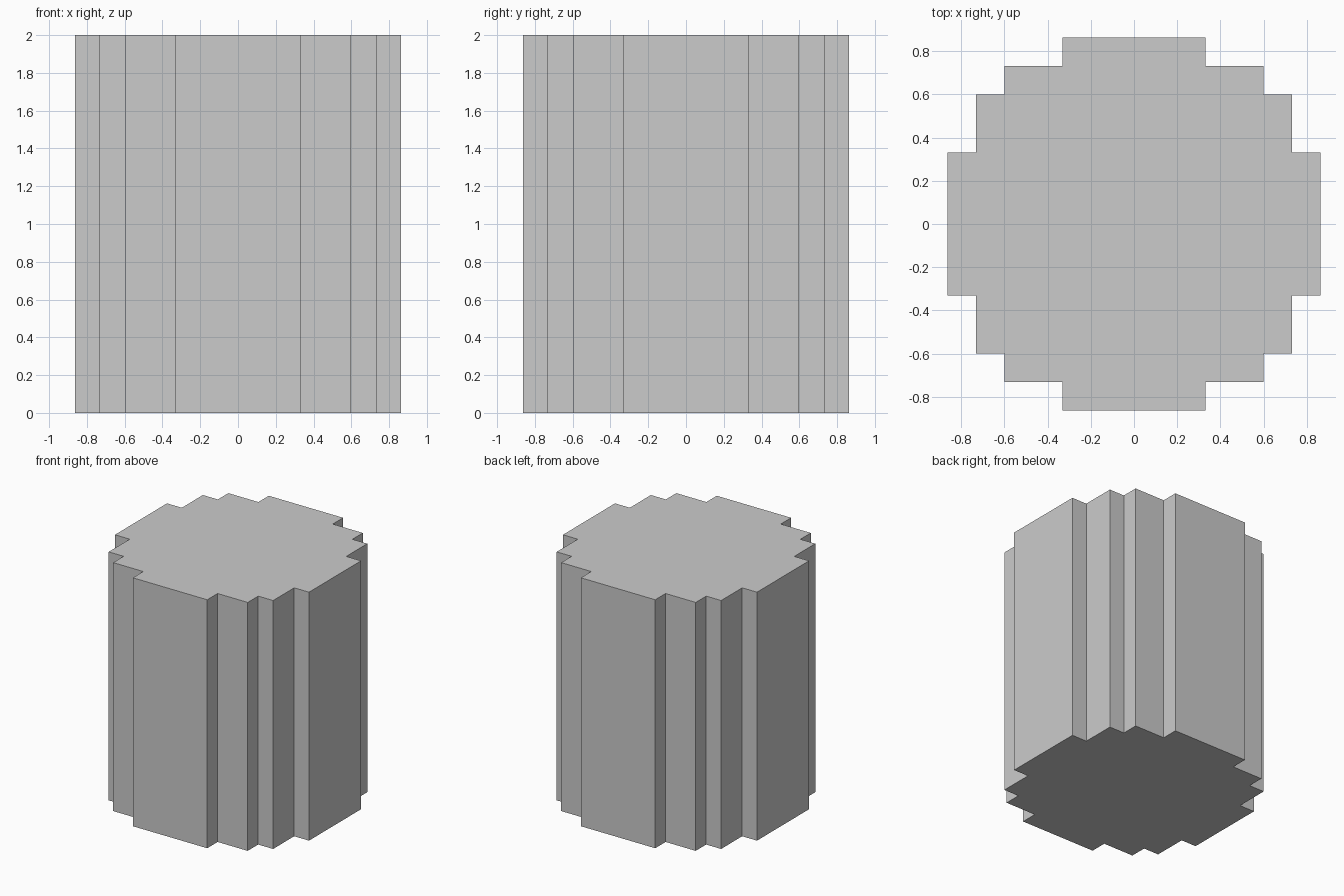
import bpy, bmesh

if "Cube" in bpy.data.objects:
    bpy.data.objects.remove(bpy.data.objects["Cube"])

HEIGHT = 2.0
A, B, C, D = 0.331, 0.599, 0.732, 0.864

# Stepped outline of one quarter, then turned four times
quarter = [(D, -A), (D, A), (C, A), (C, B), (B, B), (B, C), (A, C)]
outline = []
pts = quarter[1:] + [(A, D)]
for _ in range(4):
    outline += pts
    pts = [(-y, x) for x, y in pts]
outline = list(dict.fromkeys(outline))

# Column: extrude the outline upward
bm = bmesh.new()
base = bm.faces.new([bm.verts.new((x, y, 0)) for x, y in outline])
top = bmesh.ops.extrude_face_region(bm, geom=[base], use_keep_orig=True)
for v in top["geom"]:
    if isinstance(v, bmesh.types.BMVert):
        v.co.z = HEIGHT
bmesh.ops.recalc_face_normals(bm, faces=bm.faces)

mesh = bpy.data.meshes.new("stepped_column")
bm.to_mesh(mesh)
bm.free()
bpy.context.collection.objects.link(bpy.data.objects.new("stepped_column", mesh))
